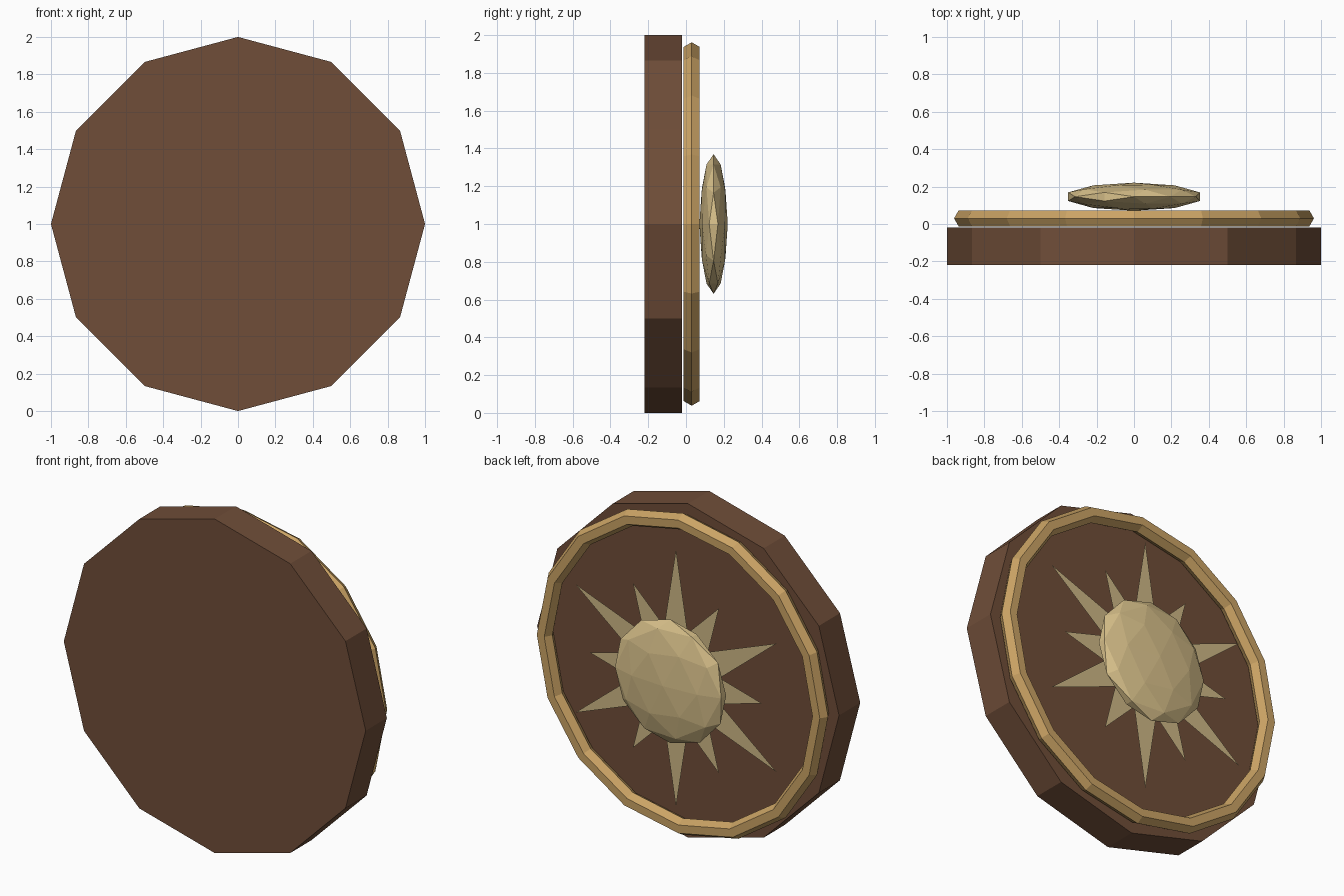
import bpy, bmesh
from math import pi, sin, cos

if "Cube" in bpy.data.objects:
    bpy.data.objects.remove(bpy.data.objects["Cube"])


def material(name, color):
    m = bpy.data.materials.new(name)
    m.diffuse_color = (*color, 1)
    m.use_nodes = True
    m.node_tree.nodes["Principled BSDF"].inputs["Base Color"].default_value = m.diffuse_color
    return m


wood = material("dark_wood", (0.16, 0.075, 0.04))
brass = material("brass", (0.60, 0.37, 0.13))
pale = material("pale_gold", (0.70, 0.54, 0.26))
ray_gold = material("ray_gold", (0.62, 0.48, 0.24))


def finish(name, mat):
    ob = bpy.context.object
    ob.name = name
    ob.data.materials.append(mat)
    return ob


# Twelve-sided wooden board
bpy.ops.mesh.primitive_cylinder_add(vertices=12, radius=1, depth=0.2,
                                    location=(0, -0.12, 1), rotation=(pi / 2, 0, 0))
finish("board", wood)

# Hexagonal-section ring on the back side
bpy.ops.mesh.primitive_torus_add(major_segments=16, minor_segments=6,
                                 major_radius=0.913, minor_radius=0.049,
                                 location=(0, 0.03, 1), rotation=(pi / 2, 0, 0))
finish("rim", brass)

# Faceted flattened boss
bpy.ops.mesh.primitive_ico_sphere_add(subdivisions=2, radius=1, location=(0, 0.146, 1))
boss = finish("boss", pale)
boss.scale = (0.37, 0.075, 0.37)

# Flat star sheet: long and short rays alternate, valleys hidden under the boss
bm = bmesh.new()
center = bm.verts.new((0, 0, 0))
ring = []
for i in range(24):
    r = 0.30 if i % 2 else (0.77 if i % 4 == 0 else 0.57)
    a = pi / 2 - i * pi / 12
    ring.append(bm.verts.new((r * cos(a), 0, r * sin(a))))
for i in range(24):
    bm.faces.new((center, ring[i - 1], ring[i]))
bmesh.ops.recalc_face_normals(bm, faces=bm.faces)
bm.normal_update()
if bm.faces[:][0].normal.y < 0:
    bmesh.ops.reverse_faces(bm, faces=bm.faces)
mesh = bpy.data.meshes.new("sun_rays")
bm.to_mesh(mesh)
bm.free()
mesh.materials.append(ray_gold)
rays = bpy.data.objects.new("sun_rays", mesh)
rays.location = (0, 0.095, 1)
bpy.context.collection.objects.link(rays)
